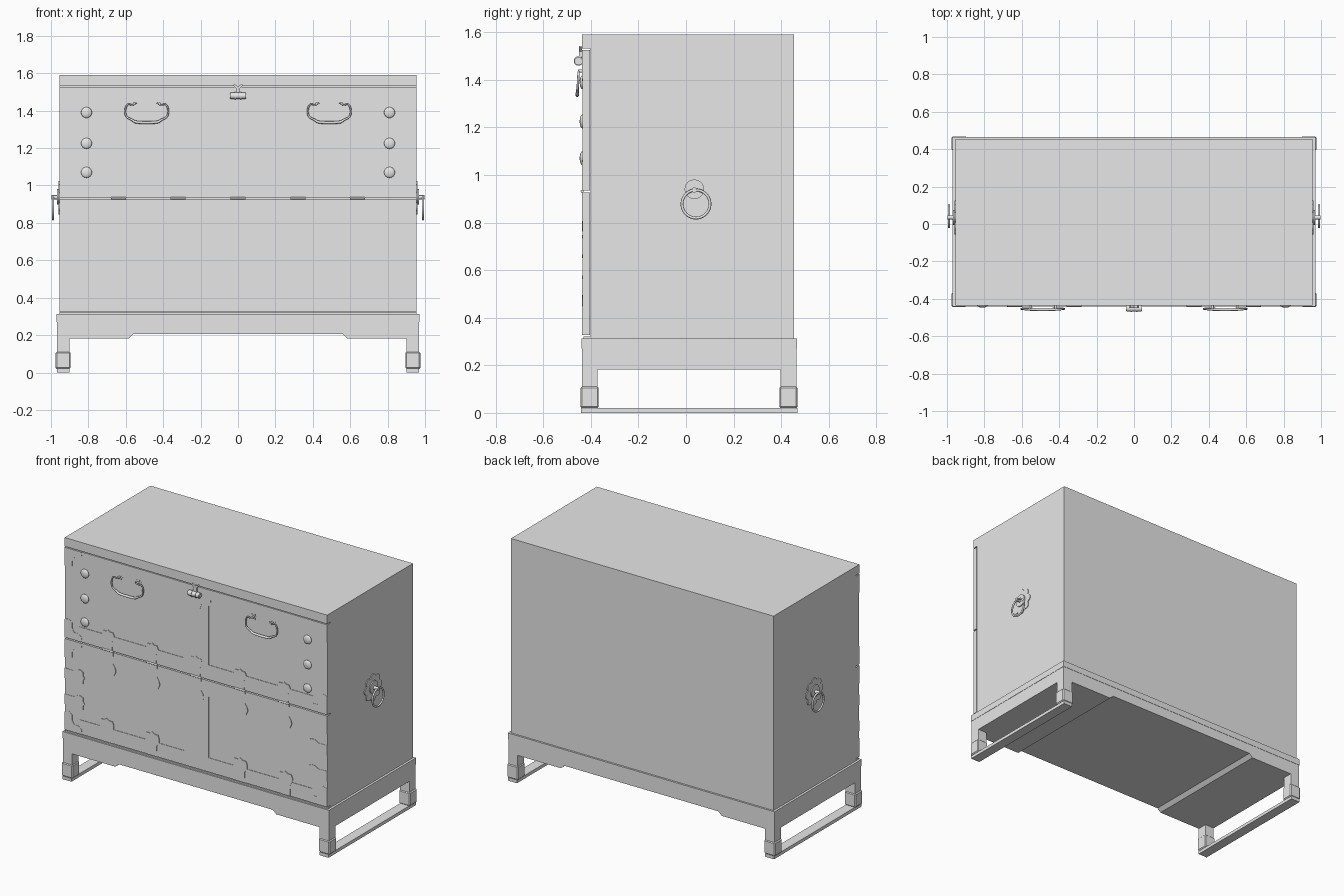
import bpy, bmesh, math
from mathutils import Vector

if "Cube" in bpy.data.objects:
    bpy.data.objects.remove(bpy.data.objects["Cube"])

grey = bpy.data.materials.new("plain_grey")
grey.diffuse_color = (0.8, 0.8, 0.8, 1)
grey.use_nodes = True
grey.node_tree.nodes["Principled BSDF"].inputs["Base Color"].default_value = grey.diffuse_color


def finish(bm, name):
    bmesh.ops.recalc_face_normals(bm, faces=bm.faces[:])
    me = bpy.data.meshes.new(name)
    bm.to_mesh(me)
    bm.free()
    ob = bpy.data.objects.new(name, me)
    bpy.context.collection.objects.link(ob)
    me.materials.append(grey)
    return ob


def smooth(ob, angle=40):
    bpy.ops.object.select_all(action='DESELECT')
    ob.select_set(True)
    bpy.context.view_layer.objects.active = ob
    bpy.ops.object.shade_smooth_by_angle(angle=math.radians(angle))


def prism(name, pts, a, b, axis='y'):
    """Extrude a 2D outline: (x, z) along y, or (y, z) along x."""
    bm = bmesh.new()
    put = (lambda p, d: (p[0], d, p[1])) if axis == 'y' else (lambda p, d: (d, p[0], p[1]))
    lo = [bm.verts.new(put(p, a)) for p in pts]
    hi = [bm.verts.new(put(p, b)) for p in pts]
    bm.faces.new(lo)
    bm.faces.new(hi)
    n = len(pts)
    for i in range(n):
        j = (i + 1) % n
        bm.faces.new((lo[i], lo[j], hi[j], hi[i]))
    return finish(bm, name)


def box(name, x0, x1, y0, y1, z0, z1):
    return prism(name, [(x0, z0), (x1, z0), (x1, z1), (x0, z1)], y0, y1)


def ball(name, loc, scale):
    bpy.ops.mesh.primitive_uv_sphere_add(segments=20, ring_count=12, radius=1, location=loc)
    ob = bpy.context.object
    ob.name, ob.scale = name, scale
    ob.data.materials.append(grey)
    smooth(ob, 60)


def rod(name, p, q, r, sides=14):
    p, q = Vector(p), Vector(q)
    bpy.ops.mesh.primitive_cylinder_add(vertices=sides, radius=r, depth=(q - p).length,
                                        location=(p + q) / 2)
    ob = bpy.context.object
    ob.name = name
    ob.rotation_euler = (q - p).to_track_quat('Z', 'Y').to_euler()
    ob.data.materials.append(grey)
    smooth(ob)


def tube(name, pts, radii):
    """Round wire following points, with varying thickness."""
    cu = bpy.data.curves.new(name, 'CURVE')
    cu.dimensions, cu.bevel_depth, cu.bevel_resolution = '3D', 1, 2
    cu.resolution_u, cu.use_fill_caps = 5, True
    sp = cu.splines.new('NURBS')
    sp.points.add(len(pts) - 1)
    sp.use_endpoint_u, sp.order_u = True, 3
    for pt, co, r in zip(sp.points, pts, radii):
        pt.co, pt.radius = (*co, 1), r
    tmp = bpy.data.objects.new(name + "_path", cu)
    bpy.context.collection.objects.link(tmp)
    dg = bpy.context.evaluated_depsgraph_get()
    me = bpy.data.meshes.new_from_object(tmp.evaluated_get(dg))
    bpy.data.objects.remove(tmp)
    me.materials.clear()
    me.materials.append(grey)
    ob = bpy.data.objects.new(name, me)
    bpy.context.collection.objects.link(ob)
    smooth(ob, 50)


W = 0.955            # half width of the cabinet
F = -0.437           # front plane
PANEL = F + 0.005    # recessed panel plane
FRAME = F + 0.002    # door frame plane

# Carcass with front rails above and below the doors
box("carcass", -W, W, -0.402, 0.454, 0.31, 1.59)
box("top_rail", -W, W, F, -0.402, 1.532, 1.59)
box("bottom_rail", -W, W, F + 0.006, -0.402, 0.31, 0.321)

# Two stacked drop doors: slab, frame strips, recessed panels between
for name, z0, z1, p0, p1 in (("lower_door", 0.327, 0.926, 0.42, 0.82),
                             ("upper_door", 0.934, 1.526, 1.03, 1.43)):
    box(name, -W, W, PANEL, -0.404, z0, z1)
    for s in (-1, 1):
        a, b = sorted((s * W, s * 0.85))
        box(name + "_stile", a, b, FRAME, PANEL, z0, z1)
    box(name + "_rail", -0.85, 0.85, FRAME, PANEL, z0, p0)
    box(name + "_rail", -0.85, 0.85, FRAME, PANEL, p1, z1)
    box(name + "_muntin", -0.09, 0.09, FRAME, PANEL, p0, p1)

# Lobed metal fittings, growing from an edge point in a direction
TAB = [(0.036, 0), (0.034, 0.07), (0.05, 0.095), (0.052, 0.12),
       (0.042, 0.143), (0.018, 0.143), (0, 0.155)]


def tab(name, x, z, dx, dz, k=1.0):
    half = [(u * k, v * k) for u, v in TAB]
    full = half + [(-u, v) for u, v in reversed(half[:-1])]
    prism(name, [(x + u * dz + v * dx, z - u * dx + v * dz) for u, v in full], F, PANEL)


for s in (-1, 1):
    for x in (0.32, 0.65):
        tab("bottom_fitting", s * x, 0.327, 0, 1)
    for z in (0.53, 0.70):
        tab("side_fitting", s * W, z, -s, 0, 0.93)
    # Scalloped plates at the door corners
    for z, d in ((0.327, 1), (0.926, -1), (0.934, 1), (1.526, -1)):
        pts = [(0, 0), (0.12, 0), (0.125, 0.03), (0.10, 0.05), (0.07, 0.05),
               (0.055, 0.075), (0.055, 0.11), (0.03, 0.13), (0, 0.12)]
        prism("corner_fitting", [(s * (W - u), z + d * v) for u, v in pts], F, PANEL)

# Hinges along the seam between the doors
for x in (-0.64, -0.32, 0, 0.32, 0.64):
    tab("hinge_leaf_upper", x, 0.934, 0, 1, 0.85)
    tab("hinge_leaf_lower", x, 0.926, 0, -1, 1.05)
    rod("hinge_barrel", (x - 0.04, F, 0.932), (x + 0.04, F, 0.932), 0.006, 10)

# Lock plate, hasp and barrel lock
half = [(0, 1.37), (0.03, 1.385), (0.04, 1.42), (0.075, 1.41), (0.11, 1.43),
        (0.105, 1.47), (0.13, 1.49), (0.13, 1.526)]
prism("lock_plate", half + [(-x, z) for x, z in reversed(half[1:])], F, PANEL)
hasp = [(0, 1.49), (0.012, 1.495), (0.012, 1.52), (0.026, 1.535), (0.02, 1.542), (0, 1.53)]
prism("hasp", hasp + [(-x, z) for x, z in reversed(hasp[1:-1])], F - 0.012, F)
rod("lock_barrel", (-0.04, -0.452, 1.479), (0.04, -0.452, 1.479), 0.017)
for s in (-1, 1):
    rod("lock_end", (s * 0.032, -0.452, 1.479), (s * 0.044, -0.452, 1.479), 0.013)
    rod("lock_collar", (s * 0.012, -0.452, 1.479), (s * 0.018, -0.452, 1.479), 0.020)

for s in (-1, 1):
    # Domed studs beside the upper panels
    for z in (1.39, 1.225, 1.07):
        ball("door_stud", (s * 0.81, FRAME, z), (0.029, 0.012, 0.029))

    # Hanging bail handles with flower mounts
    cx = s * 0.488
    path = [(0.055, 1.442, 0.012), (0.075, 1.425, 0.014), (0.10, 1.44, 0.014), (0.117, 1.41, 0.016),
            (0.112, 1.365, 0.018), (0.075, 1.35, 0.02), (0.06, 1.336, 0.02)]
    right = [(cx + u, F - d, z) for u, z, d in path]
    left = [(cx - u, F - d, z) for u, z, d in reversed(path)]
    r = [0.003, 0.004, 0.004, 0.005, 0.005, 0.006, 0.008]
    tube("bail_handle", right + left, r + r[::-1])
    for t in (-1, 1):
        x = cx + t * 0.068
        rod("handle_post", (x, PANEL, 1.437), (x, F - 0.018, 1.437), 0.007, 10)
        fl = [(x + (0.018 + 0.005 * math.cos(5 * a)) * math.cos(a),
               1.437 + (0.018 + 0.005 * math.cos(5 * a)) * math.sin(a))
              for a in [i * math.tau / 30 for i in range(30)]]
        prism("handle_flower", fl, F + 0.001, PANEL)

    # Side ring pulls on eight-lobed plates
    cy, cz = 0.035, 0.935
    lobes = []
    for i in range(64):
        a = i * math.tau / 64
        rad = 0.072 + 0.018 * abs(math.cos(4 * a))
        lobes.append((cy + rad * math.cos(a), cz + rad * math.sin(a)))
    prism("ring_plate", lobes, s * W, s * (W + 0.005), 'x')
    rod("ring_washer", (s * W, cy, 0.94), (s * 0.967, cy, 0.94), 0.041, 24)
    rod("ring_post", (s * W, cy, 0.937), (s * 0.998, cy, 0.937), 0.011, 12)
    bpy.ops.mesh.primitive_torus_add(major_segments=32, minor_segments=8, major_radius=0.059,
                                     minor_radius=0.006, location=(s * 0.989, 0.042, 0.878),
                                     rotation=(0, math.pi / 2, 0))
    ring = bpy.context.object
    ring.name = "pull_ring"
    ring.data.materials.append(grey)
    smooth(ring, 60)

# Stand: solid apron raised in the middle, with a top moulding
B0, B1 = -0.44, 0.466
apron = [(-0.968, 0.27), (-0.968, 0.182), (-0.585, 0.182), (-0.56, 0.205),
         (0.56, 0.205), (0.585, 0.182), (0.968, 0.182), (0.968, 0.27)]
prism("stand_apron", apron, B0 + 0.002, B1 - 0.002)
box("stand_moulding", -0.97, 0.97, B0, B1, 0.27, 0.312)

# Legs, swollen feet and end runners
for s in (-1, 1):
    for y0, y1 in ((B0, -0.37), (0.395, B1)):
        a, b = sorted((s * 0.968, s * 0.90))
        box("leg", a, b, y0 + 0.002, y1 - 0.002, 0.10, 0.19)
        a, b = sorted((s * 0.975, s * 0.895))
        foot = box("foot", a, b, y0 - 0.003, y1 + 0.003, 0.02, 0.11)
        bev = foot.modifiers.new("soft_edges", 'BEVEL')
        bev.width, bev.segments = 0.006, 1
    a, b = sorted((s * 0.968, s * 0.902))
    box("runner", a, b, B0 - 0.002, B1 + 0.002, 0.0, 0.021)
